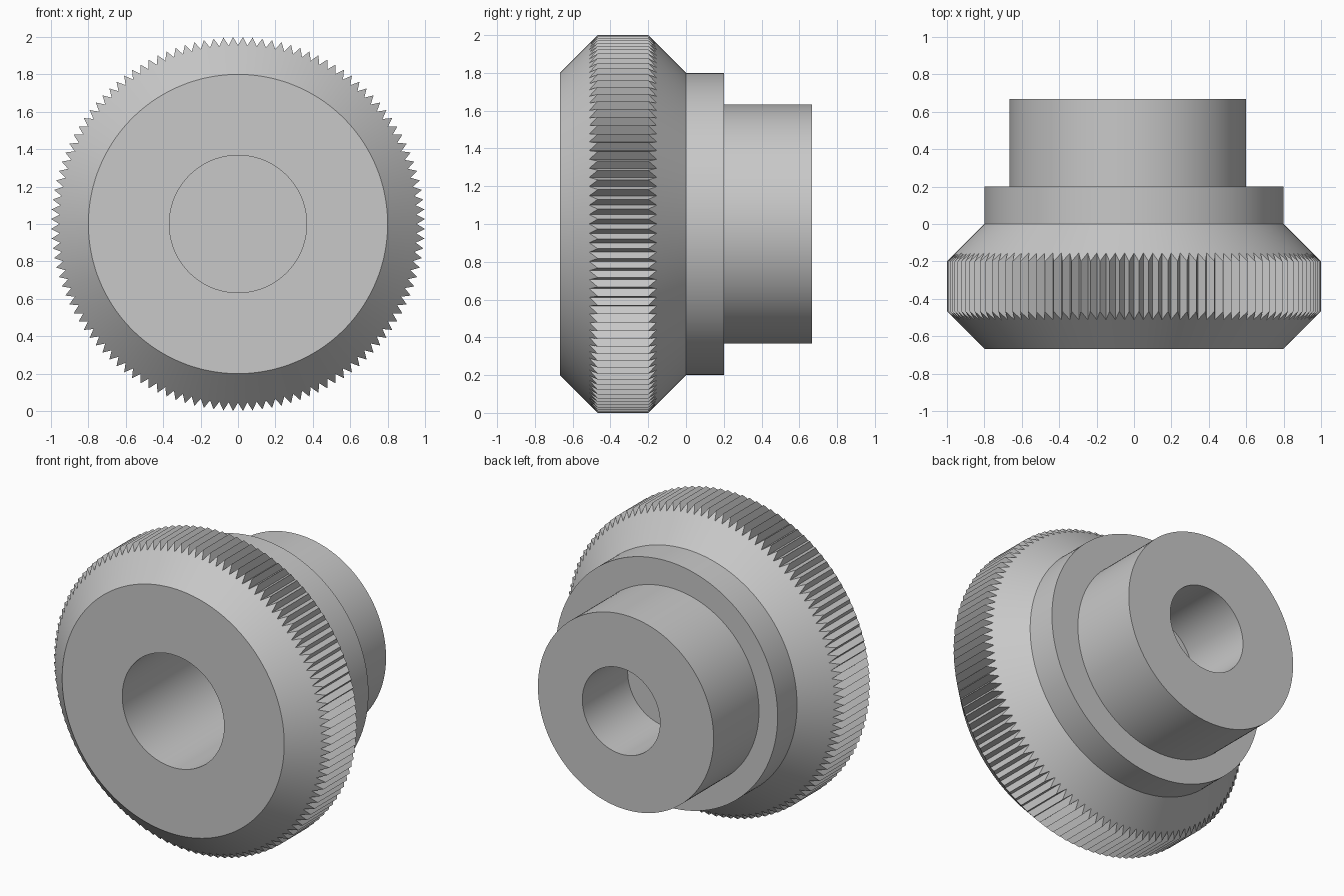
import bpy, bmesh, math

cube = bpy.data.objects.get("Cube")
if cube:
    bpy.data.objects.remove(cube, do_unlink=True)

TEETH = 120
AXIS_Z = 1.0

# One plain grey finish
grey = bpy.data.materials.new("plain grey")
grey.use_nodes = True
COLOUR = (0.58, 0.58, 0.58, 1)
grey.diffuse_color = COLOUR
grey.node_tree.nodes["Principled BSDF"].inputs["Base Color"].default_value = COLOUR


def ring(bm, count, y, radius, x=0.0, groove=0.0, chamfer=0):
    """Circle about the y axis; every other point can sink into a V groove,
    sliding along the 45 degree chamfer as it does."""
    verts = []
    for i in range(count):
        a = 2 * math.pi * i / count
        sink = groove if i % 2 == 0 else 0.0
        r = radius - sink
        verts.append(bm.verts.new((x + r * math.sin(a), y + chamfer * sink,
                                   AXIS_Z + r * math.cos(a))))
    return verts


def lathe(name, count, rings, cap=False):
    """Bridge successive rings, optionally closing both ends."""
    bm = bmesh.new()
    loops = [ring(bm, count, **r) for r in rings]
    for a, b in zip(loops, loops[1:]):
        for i in range(count):
            j = (i + 1) % count
            bm.faces.new((a[i], a[j], b[j], b[i]))
    if cap:
        bm.faces.new(loops[0])
        bm.faces.new(loops[-1])
    bmesh.ops.recalc_face_normals(bm, faces=bm.faces)
    mesh = bpy.data.meshes.new(name)
    bm.to_mesh(mesh)
    bm.free()
    mesh.materials.append(grey)
    obj = bpy.data.objects.new(name, mesh)
    bpy.context.collection.objects.link(obj)
    bpy.ops.object.select_all(action='DESELECT')
    obj.select_set(True)
    bpy.context.view_layer.objects.active = obj
    bpy.ops.object.shade_smooth_by_angle(angle=math.radians(25))
    return obj


# Knurled head with chamfers, a deep front bore and a rear collar
lathe("knurled_head", TEETH * 2, [
    dict(y=0.185, radius=0.367),
    dict(y=-0.667, radius=0.367),
    dict(y=-0.667, radius=0.8),
    dict(y=-0.467, radius=1.0, groove=0.045, chamfer=-1),
    dict(y=-0.2, radius=1.0, groove=0.045, chamfer=1),
    dict(y=0.0, radius=0.8),
    dict(y=0.2, radius=0.8),
], cap=True)

# Off-centre rear boss; its centred bore ends on the collar
boss = lathe("eccentric_boss", 128, [
    dict(y=0.2, radius=0.633, x=-0.033),
    dict(y=0.667, radius=0.633, x=-0.033),
    dict(y=0.667, radius=0.28),
    dict(y=0.2, radius=0.28),
])
